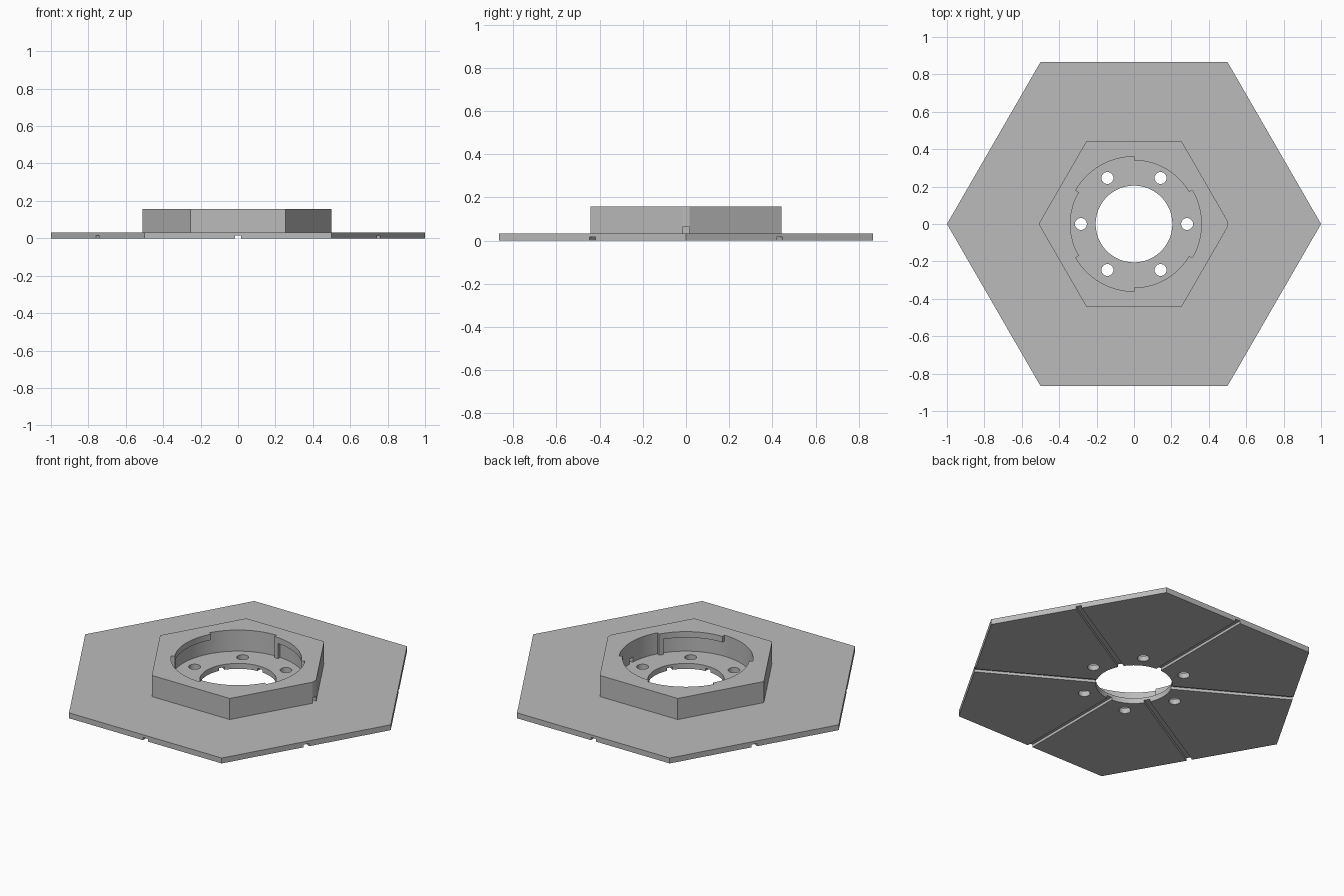
import bpy, bmesh
from math import cos, sin, pi, radians
from mathutils import Matrix

if "Cube" in bpy.data.objects:
    bpy.data.objects.remove(bpy.data.objects["Cube"])

grey = bpy.data.materials.new("plain grey")
grey.use_nodes = True
grey.diffuse_color = (0.5, 0.5, 0.5, 1)
grey.node_tree.nodes["Principled BSDF"].inputs["Base Color"].default_value = (0.5, 0.5, 0.5, 1)


def prism(name, outline, z0, z1, turn=0):
    """Extrude a flat outline from z0 to z1, turned about z."""
    bm = bmesh.new()
    base = bm.faces.new([bm.verts.new((x, y, z0)) for x, y in outline])
    up = bmesh.ops.extrude_face_region(bm, geom=[base])["geom"]
    bmesh.ops.translate(bm, vec=(0, 0, z1 - z0),
                        verts=[g for g in up if isinstance(g, bmesh.types.BMVert)])
    bmesh.ops.rotate(bm, verts=bm.verts, matrix=Matrix.Rotation(radians(turn), 3, "Z"))
    bmesh.ops.recalc_face_normals(bm, faces=bm.faces)
    mesh = bpy.data.meshes.new(name)
    bm.to_mesh(mesh)
    bm.free()
    mesh.materials.append(grey)
    obj = bpy.data.objects.new(name, mesh)
    bpy.context.collection.objects.link(obj)
    return obj


def ring(radius, count, cx=0.0, cy=0.0):
    return [(cx + radius * cos(2 * pi * i / count), cy + radius * sin(2 * pi * i / count))
            for i in range(count)]


def box(x0, x1, half):
    return [(x0, -half), (x1, -half), (x1, half), (x0, half)]


def arc(radius, start, end):
    return [(radius * cos(radians(a)), radius * sin(radians(a)))
            for a in range(start, end + 1, 2)]


def cut(target, cutter):
    """Subtract the cutter for good, then drop it."""
    cutter.hide_render = True
    mod = target.modifiers.new("cut", "BOOLEAN")
    mod.operation, mod.solver, mod.object = "DIFFERENCE", "EXACT", cutter
    bpy.ops.object.select_all(action="DESELECT")
    bpy.context.view_layer.objects.active = target
    target.select_set(True)
    bpy.ops.object.modifier_apply(modifier=mod.name)
    bpy.data.objects.remove(cutter)


PLATE_TOP, COLLAR_TOP = 0.032, 0.157
INNER, OUTER = 0.34, 0.36

# Base plate with centre hole, screw holes and underside grooves
plate = prism("base_plate", ring(1, 6), 0, PLATE_TOP)
cut(plate, prism("cutter", ring(0.205, 96), -0.1, 0.1))
for k in range(6):
    a = radians(60 * k)
    cut(plate, prism("cutter", ring(0.032, 32, 0.284 * cos(a), 0.284 * sin(a)), -0.1, 0.1))
    cut(plate, prism("cutter", box(0.15, 1.1, 0.016), -0.1, 0.016, 60 * k + 30))

# Hexagonal collar with a twist-lock recess
collar = prism("hex_collar", ring(0.51, 6), PLATE_TOP, COLLAR_TOP)
cut(collar, prism("cutter", ring(INNER, 180), -0.1, 0.3))
for turn in (0, 120, 240):
    # open entry sector, then the slot under the lip up to its stop
    cut(collar, prism("cutter", [(0, 0)] + arc(OUTER, -30, 30), -0.1, 0.3, turn))
    cut(collar, prism("cutter", [(0, 0)] + arc(OUTER, 20, 86), -0.1, 0.122, turn))

# Blunted corner and cable channel on the left side
cut(collar, prism("cutter", box(0.5, 0.6, 0.1), -0.1, 0.3))
cut(collar, prism("cutter", box(0.3, 0.6, 0.016), -0.1, 0.062))

# Smooth round walls, sharp edges
bpy.ops.object.select_all(action="DESELECT")
for obj in (plate, collar):
    obj.select_set(True)
bpy.context.view_layer.objects.active = plate
bpy.ops.object.shade_smooth_by_angle(angle=radians(25))
